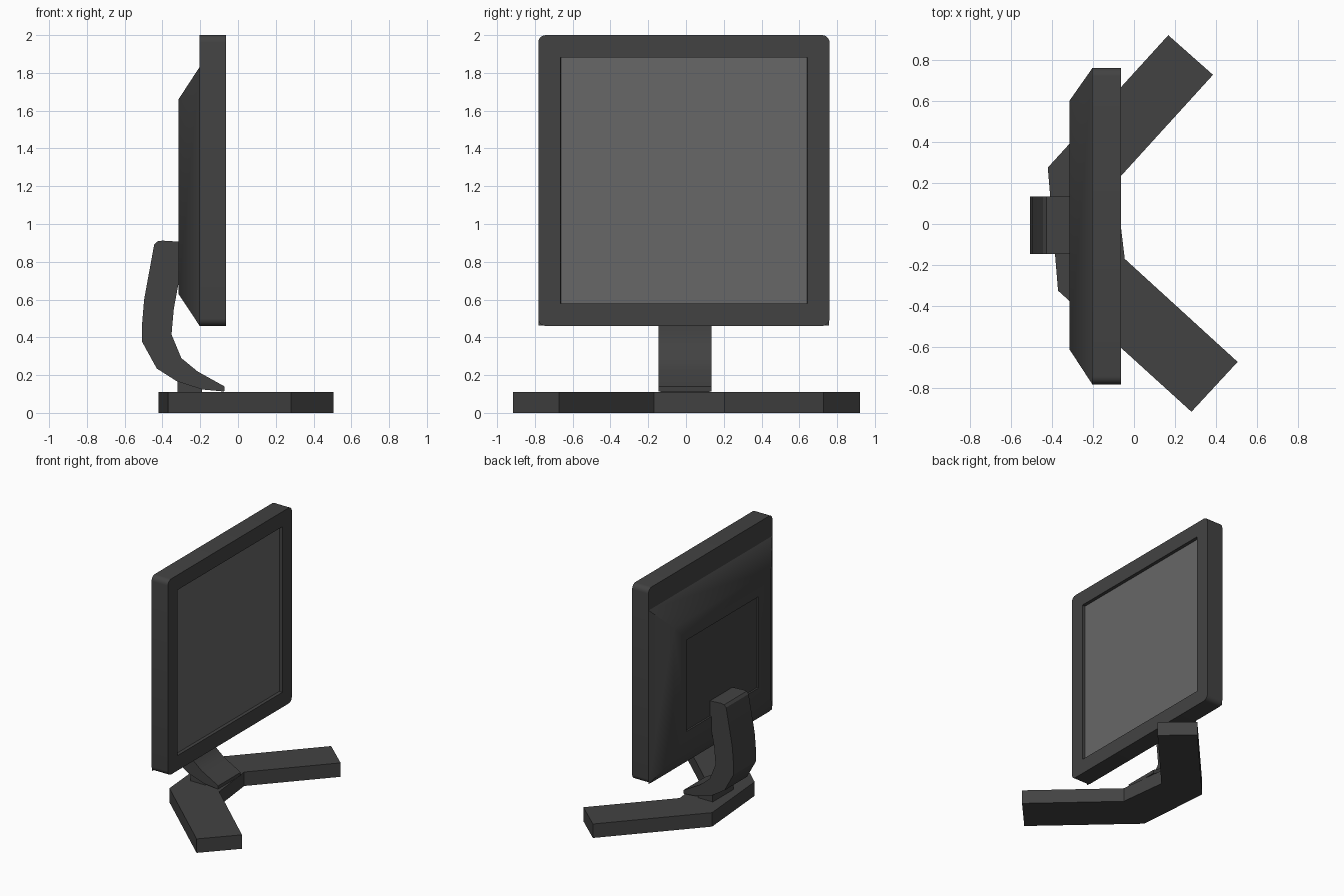
import bpy, bmesh
from mathutils import Vector

if "Cube" in bpy.data.objects:
    bpy.data.objects.remove(bpy.data.objects["Cube"])


def material(name, v):
    m = bpy.data.materials.new(name)
    m.diffuse_color = (v, v, v, 1)
    m.use_nodes = True
    m.node_tree.nodes["Principled BSDF"].inputs["Base Color"].default_value = m.diffuse_color
    return m


DARK, GLASS = material("dark_plastic", 0.055), material("screen_grey", 0.135)


def finish(name, bm, angle=0.0, mats=(DARK,)):
    bmesh.ops.recalc_face_normals(bm, faces=bm.faces)
    me = bpy.data.meshes.new(name)
    bm.to_mesh(me)
    bm.free()
    for m in mats:
        me.materials.append(m)
    ob = bpy.data.objects.new(name, me)
    bpy.context.collection.objects.link(ob)
    if angle:
        bpy.ops.object.select_all(action='DESELECT')
        ob.select_set(True)
        bpy.context.view_layer.objects.active = ob
        bpy.ops.object.shade_smooth_by_angle(angle=angle)
    return ob


def prism(name, points, shift, angle=0.0):
    """Close a flat outline and sweep it along a vector."""
    bm = bmesh.new()
    face = bm.faces.new([bm.verts.new(p) for p in points])
    geom = bmesh.ops.extrude_face_region(bm, geom=[face])["geom"]
    verts = [g for g in geom if isinstance(g, bmesh.types.BMVert)]
    bmesh.ops.translate(bm, verts=verts, vec=shift)
    return finish(name, bm, angle)


def slab(bm, x0, rect0, x1, rect1):
    """Box or frustum between two y/z rectangles; returns the x1 face."""
    rings = []
    for x, (y0, y1, z0, z1) in ((x0, rect0), (x1, rect1)):
        rings.append([bm.verts.new((x, y, z)) for y, z in
                      ((y0, z0), (y1, z0), (y1, z1), (y0, z1))])
    a, b = rings
    bm.faces.new(a)
    for i in range(4):
        j = (i + 1) % 4
        bm.faces.new((a[i], a[j], b[j], b[i]))
    cap = bm.faces.new(b)
    bmesh.ops.recalc_face_normals(bm, faces=bm.faces)
    return cap


# Bezel with rounded corners and recessed screen
bm = bmesh.new()
outer = (-0.782, 0.76, 0.46, 2.0)
front = slab(bm, -0.205, outer, -0.063, outer)
corners = [e for e in bm.edges
           if abs(e.verts[0].co.x - e.verts[1].co.x) > 0.1]
bmesh.ops.inset_region(bm, faces=[front], thickness=0.167)
bmesh.ops.inset_region(bm, faces=[front], thickness=0.002)
bmesh.ops.translate(bm, verts=front.verts, vec=(-0.025, 0, 0))
front.material_index = 1
bmesh.ops.bevel(bm, geom=corners, offset=0.04, segments=5, profile=0.5,
                affect='EDGES')
finish("screen_bezel", bm, 0.5, (DARK, GLASS))

# Tapered rear housing with a shallow recessed panel
bm = bmesh.new()
back = slab(bm, -0.204, (-0.78, 0.758, 0.462, 1.83),
            -0.315, (-0.61, 0.60, 0.63, 1.66))
bmesh.ops.inset_region(bm, faces=[back], thickness=0.22)
bmesh.ops.inset_region(bm, faces=[back], thickness=0.002)
bmesh.ops.translate(bm, verts=back.verts, vec=(0.012, 0, 0))
finish("rear_housing", bm, 0.7)

# Curved stand leg, swept across y
leg = [(-0.29, 0.905), (-0.40, 0.912), (-0.427, 0.908), (-0.444, 0.89),
       (-0.497, 0.60), (-0.507, 0.48), (-0.507, 0.375), (-0.43, 0.235),
       (-0.325, 0.168), (-0.19, 0.124), (-0.073, 0.113), (-0.071, 0.14),
       (-0.215, 0.22), (-0.30, 0.29), (-0.352, 0.415), (-0.34, 0.55),
       (-0.29, 0.82)]
prism("stand_leg", [(x, -0.145, z) for x, z in leg], Vector((0, 0.28, 0)), 0.5)

# Short neck block between leg and base
neck = [(-0.32, 0.10), (-0.19, 0.10), (-0.19, 0.14), (-0.32, 0.18)]
prism("stand_neck", [(x, -0.135, z) for x, z in neck], Vector((0, 0.26, 0)))

# V-shaped base
base = [(-0.42, 0.275), (-0.37, -0.325), (0.28, -0.915), (0.505, -0.672),
        (-0.045, -0.17), (-0.09, 0.205), (0.385, 0.727), (0.167, 0.92)]
prism("base_foot", [(x, y, 0) for x, y in base], Vector((0, 0, 0.11)))
